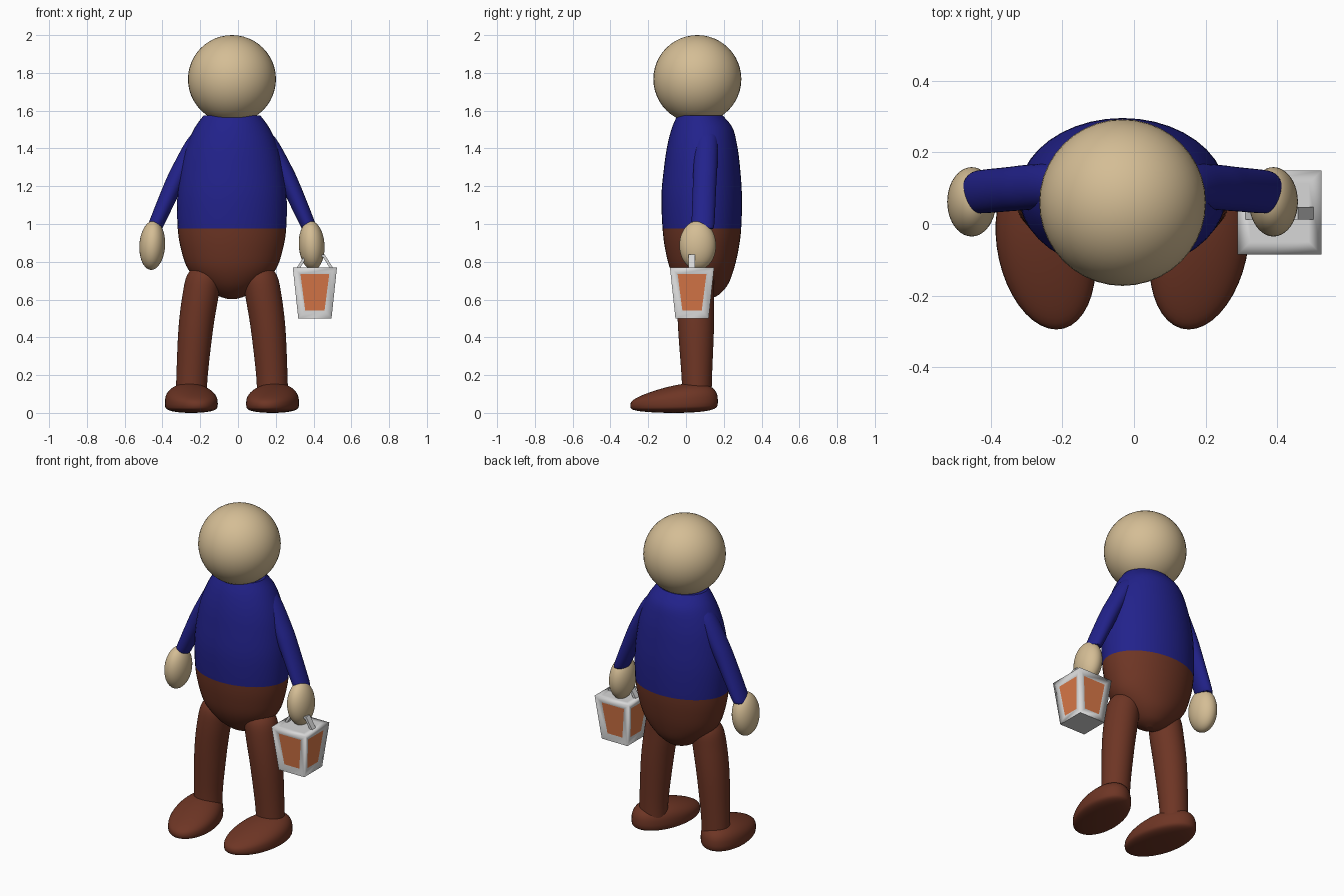
import bpy, bmesh, math
from mathutils import Matrix

if "Cube" in bpy.data.objects:
    bpy.data.objects.remove(bpy.data.objects["Cube"])

CX = -0.032  # mirror plane of the body


def mat(name, rgb):
    m = bpy.data.materials.new(name)
    m.diffuse_color = (*rgb, 1)
    m.use_nodes = True
    m.node_tree.nodes["Principled BSDF"].inputs["Base Color"].default_value = m.diffuse_color
    return m


SKIN = mat("skin tan", (0.66, 0.51, 0.30))
BLUE = mat("sweater blue", (0.016, 0.016, 0.26))
BROWN = mat("trouser brown", (0.155, 0.036, 0.018))
GREY = mat("lantern pale grey", (0.68, 0.68, 0.68))
ORANGE = mat("lantern orange", (0.70, 0.19, 0.065))


def finish(bm, name, mats, smooth=True):
    bmesh.ops.recalc_face_normals(bm, faces=bm.faces[:])
    me = bpy.data.meshes.new(name)
    bm.to_mesh(me)
    bm.free()
    for m in mats:
        me.materials.append(m)
    for p in me.polygons:
        p.use_smooth = smooth and len(p.vertices) < 5
    ob = bpy.data.objects.new(name, me)
    bpy.context.collection.objects.link(ob)
    return ob


def catmull(pts, steps=5):
    out = []
    for i in range(len(pts) - 1):
        a, b = pts[max(i - 1, 0)], pts[i]
        c, d = pts[i + 1], pts[min(i + 2, len(pts) - 1)]
        for s in range(steps):
            t = s / steps
            out.append([0.5 * (2 * q + (r - p) * t + (2 * p - 5 * q + 4 * r - u) * t * t
                               + (3 * q - p - 3 * r + u) * t ** 3)
                        for p, q, r, u in zip(a, b, c, d)])
    return out + [list(pts[-1])]


def loft(rings, sx=1, n=40):
    """Smooth tube through rings of (x, y, z, rx, ry), x measured from CX."""
    bm = bmesh.new()
    loops = []
    for x, y, z, rx, ry in catmull(rings):
        loops.append([bm.verts.new((CX + sx * x + rx * math.cos(2 * math.pi * k / n),
                                    y + ry * math.sin(2 * math.pi * k / n), z))
                      for k in range(n)])
    for a, b in zip(loops, loops[1:]):
        for k in range(n):
            bm.faces.new((a[k], a[(k + 1) % n], b[(k + 1) % n], b[k]))
    bm.faces.new(loops[0])
    bm.faces.new(loops[-1])
    return bm


def sphere(loc, radii, tilt=0):
    bm = bmesh.new()
    bmesh.ops.create_uvsphere(bm, u_segments=40, v_segments=24, radius=1)
    m = Matrix.Translation(loc) @ Matrix.Rotation(tilt, 4, 'Y') @ Matrix.Diagonal((*radii, 1))
    bmesh.ops.transform(bm, matrix=m, verts=bm.verts[:])
    return bm


# head
finish(sphere((CX, 0.06, 1.767), (0.233,) * 3), "head", [SKIN])

# torso: sweater above the waist line, trousers below
bm = loft([(0, 0.10, 0.602, 0.02, 0.02), (0, 0.098, 0.625, 0.085, 0.075),
           (0, 0.092, 0.68, 0.16, 0.13), (0, 0.085, 0.76, 0.232, 0.168),
           (0, 0.084, 0.86, 0.268, 0.193), (0, 0.084, 0.975, 0.287, 0.208),
           (0, 0.083, 1.15, 0.289, 0.213), (0, 0.085, 1.31, 0.268, 0.2),
           (0, 0.086, 1.42, 0.238, 0.184), (0, 0.086, 1.51, 0.197, 0.16),
           (0, 0.074, 1.575, 0.15, 0.12)])
for f in bm.faces:
    f.material_index = 1 if f.calc_center_median().z < 0.975 else 0
finish(bm, "torso", [BLUE, BROWN])

for side, sx in (("right", 1), ("left", -1)):
    # sleeve
    finish(loft([(0.09, 0.11, 1.54, 0.045, 0.045), (0.172, 0.108, 1.46, 0.055, 0.06),
                 (0.258, 0.103, 1.31, 0.055, 0.063), (0.312, 0.098, 1.2, 0.052, 0.062),
                 (0.4, 0.09, 1.0, 0.043, 0.06), (0.41, 0.09, 0.975, 0.035, 0.05)], sx),
           side + "_arm", [BLUE])
    # hand
    finish(sphere((CX + sx * 0.422, 0.062, 0.887), (0.068, 0.097, 0.13), -0.06 * sx),
           side + "_hand", [SKIN])
    # leg
    finish(loft([(0.215, 0.058, 0.07, 0.082, 0.077), (0.211, 0.057, 0.2, 0.083, 0.081),
                 (0.191, 0.053, 0.45, 0.092, 0.095), (0.165, 0.051, 0.63, 0.096, 0.098),
                 (0.147, 0.055, 0.73, 0.09, 0.09), (0.138, 0.06, 0.785, 0.05, 0.05)], sx),
           side + "_leg", [BROWN])
    # foot: rounded slipper, low toe at the front and flat sole
    bm = sphere((0, 0, 0), (1, 1, 1))
    for v in bm.verts:
        x, y, w = v.co
        mid = 0.05 + 0.01 * y
        if w > 0:
            z = mid + 0.095 * (1 + 0.4 * y) * w ** 0.75
        else:
            z = mid - mid * abs(w) ** 0.5
        v.co = (CX + sx * (0.215 + 0.03 * y) + 0.137 * x, -0.063 + 0.232 * y, z)
    finish(bm, side + "_foot", [BROWN])

# lantern body: tapered box with recessed glowing windows
LX, LY = 0.407, 0.032
bm = bmesh.new()
bmesh.ops.create_cube(bm, size=2)
for v in bm.verts:
    h = 0.117 if v.co.z > 0 else 0.088
    v.co = (LX + h * v.co.x, LY + h * v.co.y, 0.77 if v.co.z > 0 else 0.5)
bm.normal_update()
sides = [f for f in bm.faces if abs(f.normal.z) < 0.5]
top = [f for f in bm.faces if f.normal.z > 0.5]
bmesh.ops.inset_individual(bm, faces=sides, thickness=0.055, depth=-0.008)
for f in sides:
    f.material_index = 1
bmesh.ops.inset_individual(bm, faces=top, thickness=0.05, depth=0)
lantern = finish(bm, "lantern", [GREY, ORANGE])
for p in lantern.data.polygons:
    p.use_smooth = p.material_index == 0 and p.normal.z > -0.9

# lantern handle: bent flat strap
bm = bmesh.new()
path = [(-0.098, 0.765), (-0.052, 0.838), (0.052, 0.838), (0.098, 0.765)]
inner = [(-0.08, 0.765), (-0.043, 0.824), (0.043, 0.824), (0.08, 0.765)]
face = bm.faces.new([bm.verts.new((LX + x, LY - 0.02, z)) for x, z in path + inner[::-1]])
ext = bmesh.ops.extrude_face_region(bm, geom=[face])
bmesh.ops.translate(bm, vec=(0, 0.036, 0),
                    verts=[g for g in ext["geom"] if isinstance(g, bmesh.types.BMVert)])
finish(bm, "lantern_handle", [GREY], smooth=False)
